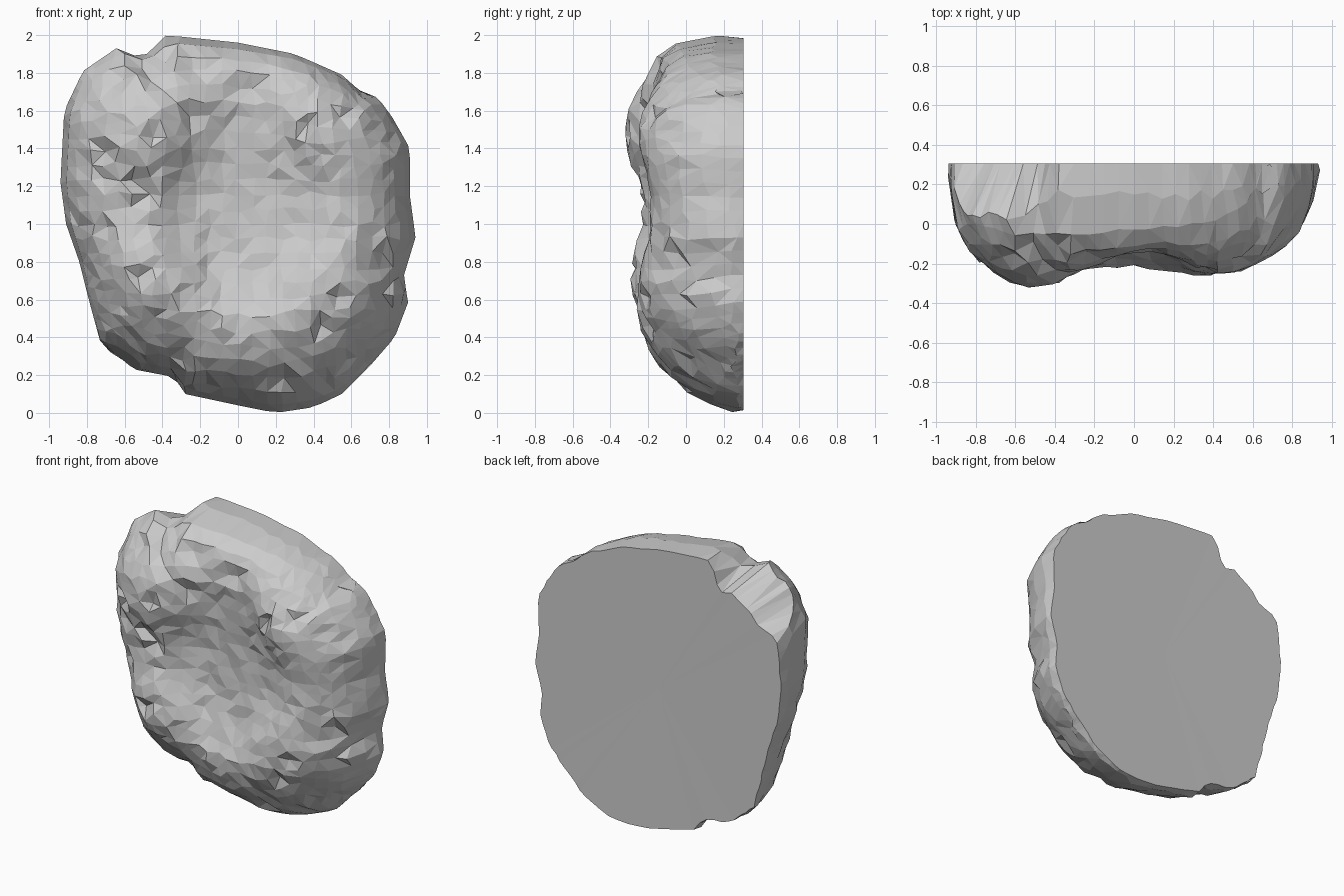
import bpy, bmesh, math, random
from mathutils import Vector

if "Cube" in bpy.data.objects:
    bpy.data.objects.remove(bpy.data.objects["Cube"])

random.seed(7)

# Front silhouette (x, z), running round the stone
OUTLINE = [(-.38, 2), (0, 1.96), (.3, 1.9), (.55, 1.79), (.66, 1.69), (.74, 1.67), (.82, 1.56),
           (.91, 1.4), (.91, 1.15), (.94, .93), (.87, .7), (.91, .61), (.83, .4), (.7, .25),
           (.55, .1), (.4, .03), (.2, 0), (0, .04), (-.28, .1), (-.34, .19), (-.55, .23),
           (-.73, .38), (-.79, .6), (-.84, .8), (-.91, 1), (-.94, 1.22), (-.92, 1.6),
           (-.82, 1.81), (-.63, 1.94), (-.57, 1.89), (-.48, 1.9)]
# Swellings of the front: x, z, radius, height
BUMPS = [(-.5, 1.5, .32, .14), (.42, 1.5, .28, .09), (-.5, .72, .28, .12), (.4, .62, .3, .08),
         (0, .45, .25, .04)]
CX, CZ, N = 0, 1.0, 13          # centre, grid cells from centre to rim


def radius(ang):
    """Distance from the centre to the silhouette in one direction."""
    d = Vector((math.cos(ang), math.sin(ang)))
    for a, b in zip(OUTLINE, OUTLINE[1:] + OUTLINE[:1]):
        a, b = Vector(a) - Vector((CX, CZ)), Vector(b) - Vector((CX, CZ))
        e = b - a
        det = d.x * e.y - d.y * e.x
        if abs(det) > 1e-9:
            r = (a.x * e.y - a.y * e.x) / det
            t = (a.x * d.y - a.y * d.x) / det
            if r > 0 and -1e-6 <= t <= 1 + 1e-6:
                return r
    return .9


def front_y(x, z):
    """Depth of the weathered front at a point."""
    ang = math.atan2(z - CZ, x - CX)
    s = math.hypot(x - CX, z - CZ) / radius(ang)
    depth = .5 + sum(h * math.exp(-((x - bx) ** 2 + (z - bz) ** 2) / r ** 2)
                     for bx, bz, r, h in BUMPS)
    d = math.hypot((x - .03) / .40, (z - 1.12) / .54)
    depth -= .11 / (1 + d ** 8)
    power = .46 + .075 * math.cos(ang) - .225 * math.sin(ang)
    return .3 - depth * max(0, 1 - s ** 5.5) ** power


def grid_point(i, j):
    """Square grid cell warped to the silhouette, denser near the rim."""
    u, v = i / N, j / N
    s = max(abs(u), abs(v))
    ang = math.atan2(v, u)
    r = radius(ang) * (1 - (1 - s) ** 1.3)
    w = s ** 1.5
    return (CX + (1 - w) * u + w * r * math.cos(ang),
            CZ + (1 - w) * v + w * r * math.sin(ang), ang, s)


bm = bmesh.new()
front = {}
for i in range(-N, N + 1):
    for j in range(-N, N + 1):
        x, z, ang, s = grid_point(i, j)
        notch = math.exp(-((ang - 2.28) / .24) ** 4)
        if s == 1:      # silhouette edge
            y = .26 - .12 * notch - .12 * max(0, math.sin(ang)) + random.uniform(-.03, .03)
        else:           # chipped face
            if s < 1 - 1.5 / N:
                x += random.uniform(-.016, .016)
                z += random.uniform(-.016, .016)
            y = front_y(x, z) + random.uniform(-.012, .012)
            if random.random() < .07 and s > .4:
                y += random.uniform(.02, .05)
        front[i, j] = bm.verts.new((x, max(y, -.32), z))

span = range(-N, N)
for i in span:
    for j in span:
        bm.faces.new((front[i, j], front[i + 1, j], front[i + 1, j + 1], front[i, j + 1]))

# Flat back, with the upper left corner broken away
rim = ([(i, -N) for i in span] + [(N, j) for j in span]
       + [(-i, N) for i in span] + [(-N, -j) for j in span])
back = []
for i, j in rim:
    x, z, ang, s = grid_point(i, j)
    k = 1 - .13 * math.exp(-((ang - 2.28) / .24) ** 4) - random.uniform(0, .012)
    back.append(bm.verts.new((CX + (x - CX) * k, .305, CZ + (z - CZ) * k)))
centre = bm.verts.new((CX, .3, CZ))
for k in range(len(rim)):
    m = (k + 1) % len(rim)
    bm.faces.new((front[rim[k]], back[k], back[m], front[rim[m]]))
    bm.faces.new((back[k], centre, back[m]))

bmesh.ops.triangulate(bm, faces=bm.faces[:], quad_method='SHORT_EDGE')
bmesh.ops.recalc_face_normals(bm, faces=bm.faces[:])
mesh = bpy.data.meshes.new("rough_stone")
bm.to_mesh(mesh)
bm.free()
bpy.context.collection.objects.link(bpy.data.objects.new("rough_stone", mesh))
